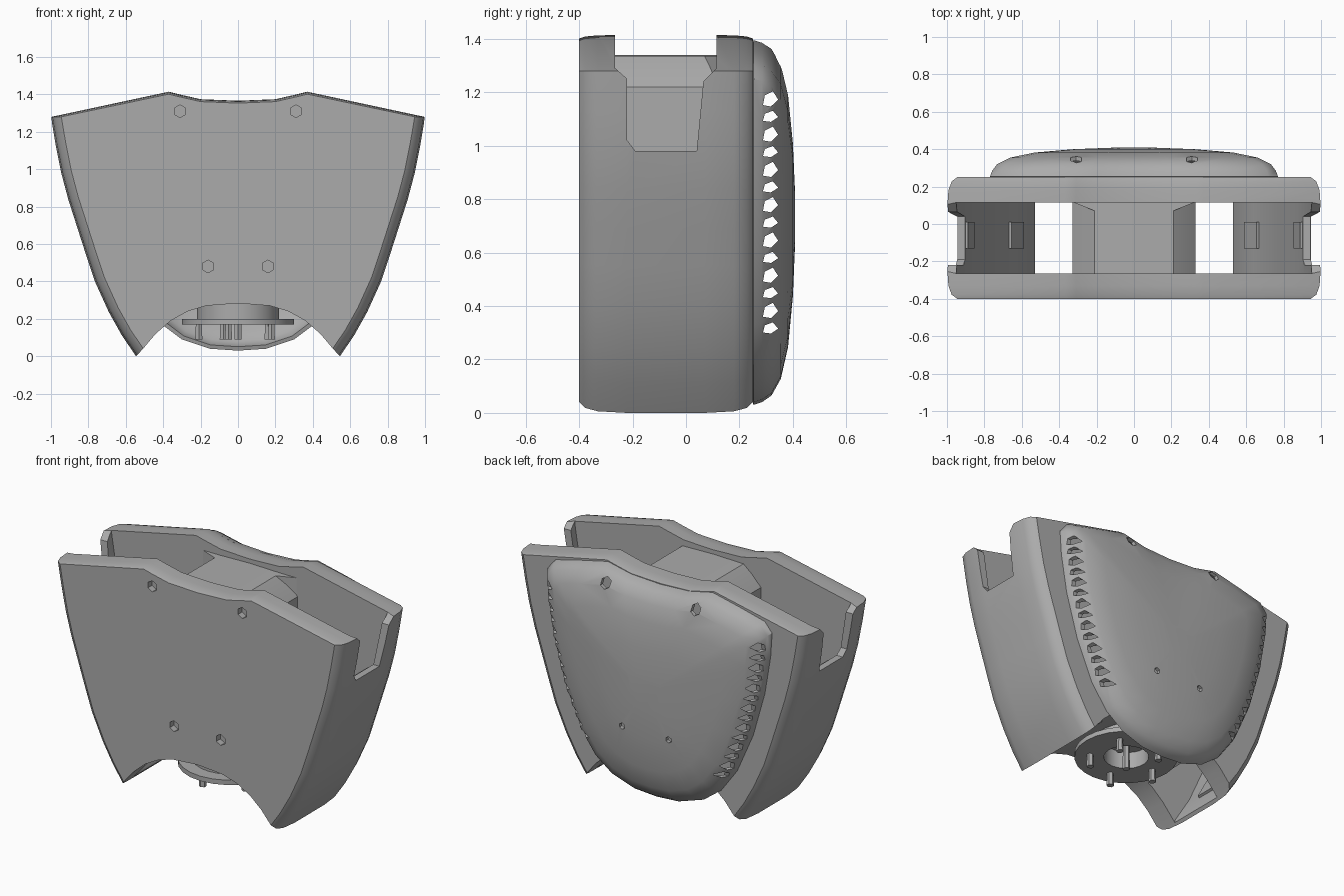
import bpy, bmesh, math
from mathutils import Matrix, Vector

if "Cube" in bpy.data.objects:
    bpy.data.objects.remove(bpy.data.objects["Cube"])

grey = bpy.data.materials.new("plain_grey")
grey.use_nodes = True
colour = (0.41, 0.41, 0.41, 1)
grey.diffuse_color = colour
grey.node_tree.nodes["Principled BSDF"].inputs["Base Color"].default_value = colour


def finish(name, bm):
    bmesh.ops.recalc_face_normals(bm, faces=bm.faces)
    mesh = bpy.data.meshes.new(name)
    bm.to_mesh(mesh)
    bm.free()
    ob = bpy.data.objects.new(name, mesh)
    bpy.context.collection.objects.link(ob)
    mesh.materials.append(grey)
    return ob


def select(ob):
    bpy.ops.object.select_all(action='DESELECT')
    ob.select_set(True)
    bpy.context.view_layer.objects.active = ob


def smooth(ob, angle=30):
    select(ob)
    bpy.ops.object.shade_smooth_by_angle(angle=math.radians(angle))


def cut(ob, cutter):
    mod = ob.modifiers.new("cut", 'BOOLEAN')
    mod.operation, mod.solver, mod.object = 'DIFFERENCE', 'EXACT', cutter
    select(ob)
    bpy.ops.object.modifier_apply(modifier=mod.name)
    bpy.data.objects.remove(cutter)


def mirrored(half):
    """Close a half outline that starts (and may end) on x = 0."""
    return half + [(-x, z) for x, z in reversed(half) if x > 0]


def loft(bm, rings):
    """Skin a list of closed rings of coordinates; return the vertex rings."""
    rings = [[bm.verts.new(p) for p in ring] for ring in rings]
    for a, b in zip(rings, rings[1:]):
        for i in range(len(a)):
            j = (i + 1) % len(a)
            bm.faces.new((a[i], a[j], b[j], b[i]))
    return rings


def prism(bm, points, start, end, axis='Y'):
    def place(p, d):
        return {'X': (d, *p), 'Y': (p[0], d, p[1]), 'Z': (*p, d)}[axis]
    rings = loft(bm, [[place(p, d) for p in points] for d in (start, end)])
    bm.faces.new(rings[0])
    bm.faces.new(rings[1])


def screw_holes(y, depth, spots, radius=0.034):
    bm = bmesh.new()
    for x, z in spots:
        for s in (-1, 1):
            m = Matrix.Translation((s * x, y, z)) @ Matrix.Rotation(math.pi / 2, 4, 'X')
            bmesh.ops.create_cone(bm, cap_ends=True, segments=6, radius1=radius,
                                  radius2=radius, depth=depth, matrix=m)
    return finish("screw_cutter", bm)


# Main shell: shield outline with softly rounded flanks and an arch underneath
FRONT, BACK = -0.4, 0.25
top_edge = [(0, 1.367), (0.2, 1.375), (0.31, 1.4), (0.37, 1.415)]
flank = [(1, 1.28), (0.975, 1.13), (0.945, 0.98), (0.908, 0.84), (0.86, 0.69),
         (0.815, 0.55), (0.765, 0.4), (0.69, 0.235), (0.62, 0.11), (0.545, 0)]
arch = [(0.44, 0.12), (0.36, 0.19), (0.27, 0.24), (0.17, 0.27), (0, 0.283)]


def shield(inset):
    half = [(x, z - 0.25 * inset) for x, z in top_edge]
    for i, (x, z) in enumerate(flank):
        if i == 0:
            d = Vector((-1, 0))
        elif i == len(flank) - 1:
            d = Vector((-0.7, 0.75))
        else:
            t = Vector(flank[i + 1]) - Vector(flank[i - 1])
            d = Vector((t.y, -t.x)).normalized()
        half.append((x + d.x * inset, z + d.y * inset))
    return mirrored(half + arch)


bm = bmesh.new()
levels = [(0, 0.055), (0.022, 0.025), (0.07, 0.008), (0.18, 0)]
sections = [(FRONT + d, i) for d, i in levels] + [(BACK - d, i) for d, i in levels[::-1]]
skins = loft(bm, [[(x, y, z) for x, z in shield(i)] for y, i in sections])
bm.faces.new(skins[0])
bm.faces.new(skins[-1])
shell = finish("main_shell", bm)

# Hollow interior, leaving a central column between the two plates
bm = bmesh.new()
prism(bm, mirrored([(0, 1.34), (0.21, 1.335), (0.27, 1.285), (0.33, 1.22), (0.33, -0.1),
                    (0.53, -0.1), (0.53, 0.03), (0.64, 0.21), (0.73, 0.41), (0.78, 0.56),
                    (0.825, 0.705), (0.87, 0.85), (0.908, 1.0), (0.95, 1.27),
                    (0.96, 1.6), (0, 1.6)]), -0.265, 0.115)
cut(shell, finish("hollow_cutter", bm))

# Notch through the top of each flank
notch = [(-0.265, 1.5), (-0.265, 1.29), (-0.22, 1.25), (-0.22, 1.02), (-0.19, 0.98),
         (0.04, 0.98), (0.065, 1.24), (0.115, 1.29), (0.115, 1.5)]
for side in (-1, 1):
    bm = bmesh.new()
    prism(bm, notch, side * 0.8, side * 1.2, 'X')
    cut(shell, finish("notch_cutter", bm))
cut(shell, screw_holes(FRONT, 0.08, [(0.31, 1.31), (0.16, 0.48)]))
smooth(shell, 35)

# Flared gussets where the column meets the back plate
for side, label in ((1, "left"), (-1, "right")):
    bm = bmesh.new()
    prism(bm, [(side * 0.19, 0.118), (side * 0.33, 0.118), (side * 0.21, 0.07)],
          1.2, 1.335, 'Z')
    finish(label + "_column_gusset", bm)

# Domed back cover: scaled rings, then a wall thickness
outline = mirrored([(0, 1.35), (0.2, 1.36), (0.36, 1.395), (0.56, 1.35), (0.72, 1.31),
                    (0.77, 1.25), (0.76, 1.1), (0.72, 0.86), (0.64, 0.58), (0.53, 0.33),
                    (0.42, 0.18), (0.3, 0.09), (0.15, 0.04), (0, 0.03)])
bm = bmesh.new()
rings = loft(bm, [[(x * s, y, 0.73 + (z - 0.73) * s) for x, z in outline]
                  for s, y in [(1, 0.253), (0.985, 0.285), (0.95, 0.32), (0.86, 0.355),
                               (0.69, 0.382), (0.42, 0.4), (0.15, 0.408)]])
bm.faces.new(rings[-1])
cover = finish("back_cover", bm)
if cover.data.polygons[-1].normal.y < 0:
    cover.data.flip_normals()
wall = cover.modifiers.new("wall", 'SOLIDIFY')
wall.thickness, wall.offset = 0.022, -1
select(cover)
bpy.ops.object.modifier_apply(modifier=wall.name)

# Ragged row of vents along both edges of the cover
bm = bmesh.new()
for i in range(14):
    z = 0.32 + i * 0.066
    w = 0.026 if i % 2 else 0.019
    prism(bm, [(0.288, z - w), (0.318, z - w * 1.2), (0.345, z - 0.005),
               (0.325, z + w), (0.295, z + w * 0.4)], -1, 1, 'X')
cut(cover, finish("vent_cutter", bm))
cut(cover, screw_holes(0.36, 0.18, [(0.31, 1.31)]))
cut(cover, screw_holes(0.4, 0.12, [(0.16, 0.48)], 0.02))
smooth(cover, 35)

# Round mount under the column: flange, neck and pins
CENTRE_Y = -0.07


def tube(name, outer, inner, low, high):
    section = [(outer, low), (outer, high), (inner, high), (inner, low), (outer, low)]
    bm = bmesh.new()
    loft(bm, [[(r * math.cos(i * math.tau / 24), CENTRE_Y + r * math.sin(i * math.tau / 24), z)
               for i in range(24)] for r, z in section])
    bmesh.ops.remove_doubles(bm, verts=bm.verts, dist=0.0001)
    smooth(finish(name, bm))


tube("mount_flange", 0.3, 0.13, 0.17, 0.2)
tube("mount_neck", 0.22, 0.13, 0.19, 0.3)
bm = bmesh.new()
spots = [(0.21 * math.cos(a), 0.21 * math.sin(a))
         for a in (math.radians(40 + 72 * i) for i in range(5))]
for x, y in spots + [(0, 0)]:
    depth = 0.09 if x or y else 0.2
    bmesh.ops.create_cone(bm, cap_ends=True, segments=6, radius1=0.022, radius2=0.018,
                          depth=depth, matrix=Matrix.Translation(
                              (x, CENTRE_Y + y, 0.09 + depth / 2)))
finish("mount_pins", bm)

# Small pads on the inner faces of the flanks
for name, x, z, lean in (("lower_pad", 0.635, 0.21, 28), ("upper_pad", 0.885, 0.9, 15)):
    for side, label in ((1, "left"), (-1, "right")):
        bm = bmesh.new()
        m = (Matrix.Translation((side * x, -0.06, z))
             @ Matrix.Rotation(math.radians(side * lean), 4, 'Y')
             @ Matrix.Diagonal(Vector((0.03, 0.14, 0.14, 1))))
        bmesh.ops.create_cube(bm, size=1, matrix=m)
        finish(label + "_" + name, bm)
